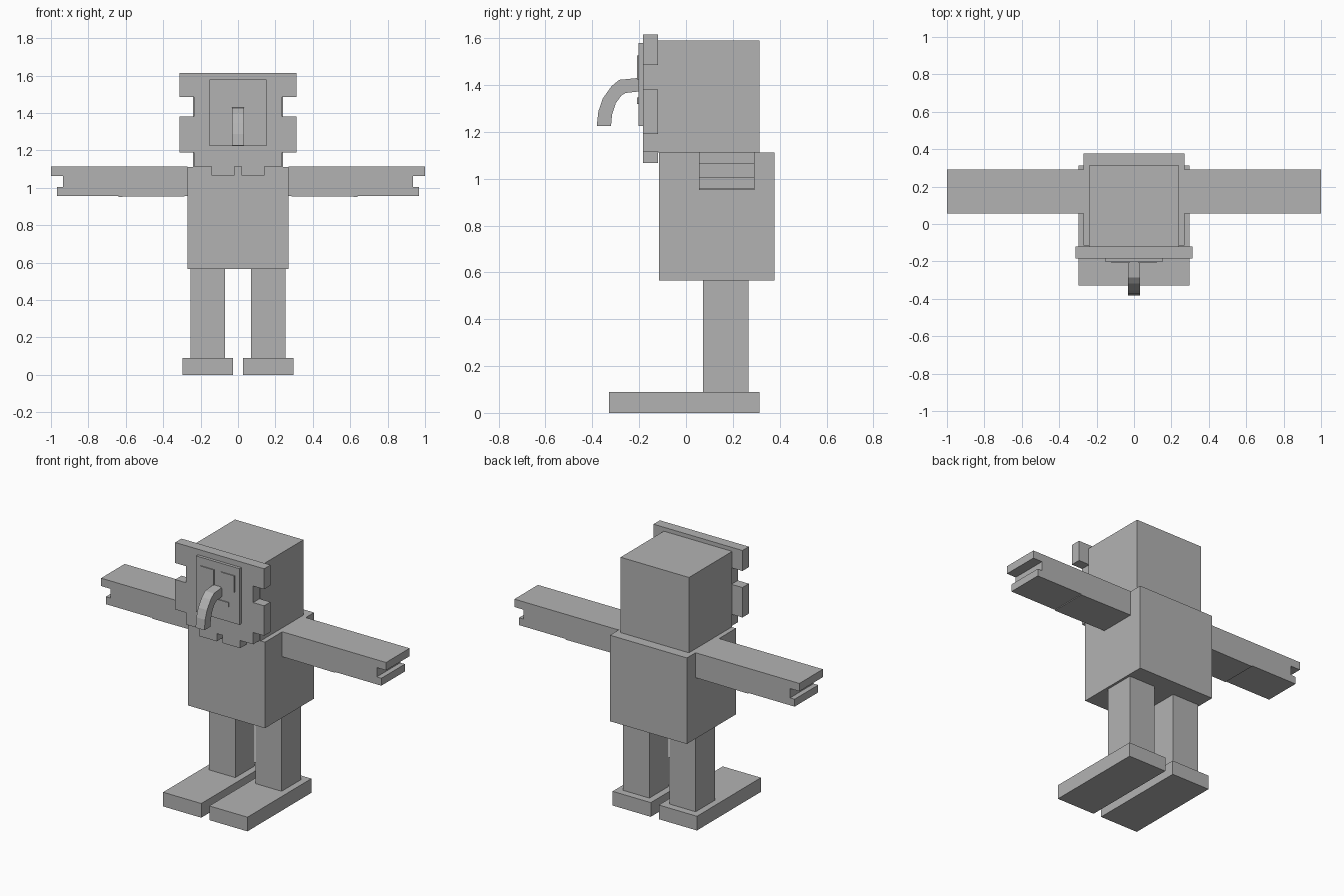
import bpy, bmesh
from mathutils import Vector

grey = bpy.data.materials.new("plain_grey")
grey.diffuse_color = (0.45, 0.45, 0.45, 1)


def prism(name, pts, axis, lo, hi):
    """Extrude a closed profile along 'x' (pts are y,z) or 'y' (pts are x,z)."""
    bm = bmesh.new()
    place = (lambda p, d: (d, p[0], p[1])) if axis == "x" else (lambda p, d: (p[0], d, p[1]))
    face = bm.faces.new([bm.verts.new(place(p, lo)) for p in pts])
    ext = bmesh.ops.extrude_face_region(bm, geom=[face])
    shift = Vector((hi - lo, 0, 0) if axis == "x" else (0, hi - lo, 0))
    bmesh.ops.translate(bm, vec=shift,
                        verts=[g for g in ext["geom"] if isinstance(g, bmesh.types.BMVert)])
    bmesh.ops.recalc_face_normals(bm, faces=bm.faces)
    mesh = bpy.data.meshes.new(name)
    bm.to_mesh(mesh)
    bm.free()
    mesh.materials.append(grey)
    obj = bpy.data.objects.new(name, mesh)
    bpy.context.collection.objects.link(obj)
    return obj


def box(name, x0, x1, y0, y1, z0, z1):
    return prism(name, [(x0, z0), (x1, z0), (x1, z1), (x0, z1)], "y", y0, y1)


# Body and head
box("torso", -0.27, 0.27, -0.115, 0.377, 0.566, 1.112)
box("head", -0.24, 0.24, -0.12, 0.313, 1.112, 1.59)

# Limbs, one per side
arm = [(0.27, 0.955), (0.64, 0.952), (0.64, 0.957), (0.967, 0.957), (0.967, 1.004),
       (0.935, 1.004), (0.935, 1.063), (1.0, 1.063), (1.0, 1.113), (0.27, 1.113)]
for side, s in (("left", 1), ("right", -1)):
    prism(side + "_arm", [(s * x, z) for x, z in arm], "y", 0.056, 0.292)
    box(side + "_leg", s * 0.07, s * 0.255, 0.073, 0.267, 0.09, 0.566)
    box(side + "_foot", s * 0.028, s * 0.296, -0.328, 0.313, 0, 0.09)
    box(side + "_eye", s * 0.024, s * 0.12, -0.209, -0.202, 1.424, 1.527)

# Notched mane plate, mirrored half outline
half = [(0.02, 1.115), (0.02, 1.066), (0.143, 1.066), (0.143, 1.115), (0.235, 1.115),
        (0.235, 1.19), (0.312, 1.19), (0.312, 1.38), (0.235, 1.38), (0.235, 1.485),
        (0.312, 1.485), (0.312, 1.615)]
prism("mane", half + [(-x, z) for x, z in reversed(half)], "y", -0.184, -0.12)

# Face panel and mouth
box("face", -0.152, 0.152, -0.203, -0.184, 1.224, 1.58)
box("mouth", -0.078, 0.078, -0.209, -0.202, 1.318, 1.347)

# Curved trunk
trunk = [(-0.203, 1.43), (-0.285, 1.422), (-0.318, 1.395), (-0.355, 1.343), (-0.374, 1.288),
         (-0.381, 1.225), (-0.32, 1.225), (-0.316, 1.272), (-0.3, 1.322), (-0.276, 1.355),
         (-0.258, 1.366), (-0.203, 1.372)]
prism("trunk", trunk, "x", -0.031, 0.031)
